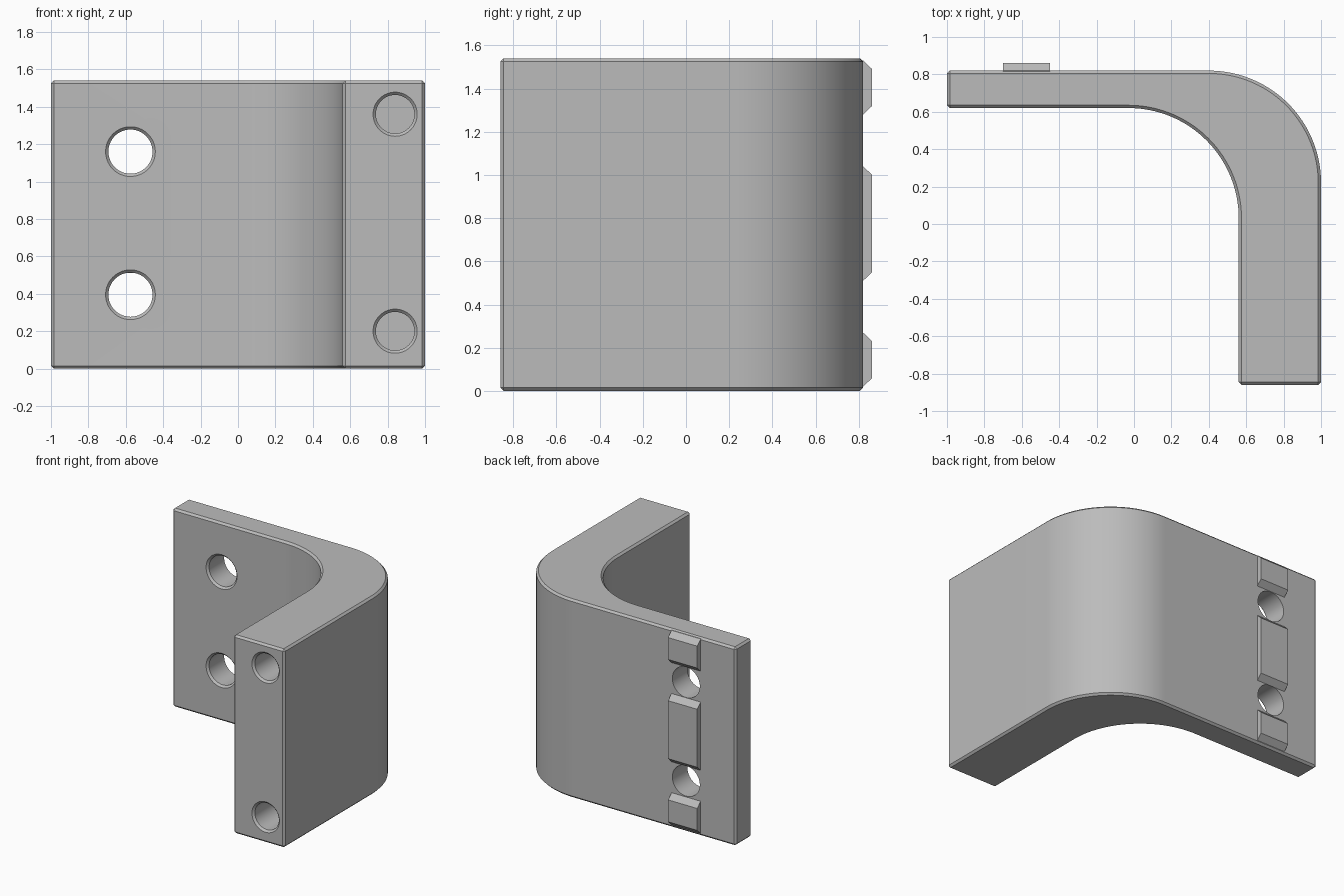
import bpy, bmesh, math

cube = bpy.data.objects.get("Cube")
if cube:
    bpy.data.objects.remove(cube, do_unlink=True)

HEIGHT = 1.54
BACK = 0.82
CHAMFER = 0.015

grey = bpy.data.materials.new("plain grey")
grey.use_nodes = True
grey.diffuse_color = (0.5, 0.5, 0.5, 1)
grey.node_tree.nodes["Principled BSDF"].inputs["Base Color"].default_value = grey.diffuse_color


def finish(bm, name):
    bmesh.ops.recalc_face_normals(bm, faces=bm.faces)
    mesh = bpy.data.meshes.new(name)
    bm.to_mesh(mesh)
    bm.free()
    mesh.materials.append(grey)
    obj = bpy.data.objects.new(name, mesh)
    bpy.context.collection.objects.link(obj)
    return obj


def prism(bm, points, direction):
    """Extrude a closed outline along a direction."""
    face = bm.faces.new([bm.verts.new(p) for p in points])
    out = bmesh.ops.extrude_face_region(bm, geom=[face], use_keep_orig=True)
    moved = [v for v in out["geom"] if isinstance(v, bmesh.types.BMVert)]
    bmesh.ops.translate(bm, verts=moved, vec=direction)
    bmesh.ops.recalc_face_normals(bm, faces=bm.faces)


def arc(cx, cy, r, start, end, steps=40):
    angles = [math.radians(start + (end - start) * i / steps) for i in range(steps + 1)]
    return [(cx + r * math.cos(a), cy + r * math.sin(a), 0) for a in angles]


def hole_cutter(x, z, rings, sides=64):
    """Round cutter along y, lathed from (y, radius) pairs."""
    bm = bmesh.new()
    loops = []
    for y, r in rings:
        turn = [2 * math.pi * i / sides for i in range(sides)]
        loops.append([bm.verts.new((x + r * math.cos(a), y, z + r * math.sin(a))) for a in turn])
    for a, b in zip(loops, loops[1:]):
        for i in range(sides):
            j = (i + 1) % sides
            bm.faces.new((a[i], a[j], b[j], b[i]))
    bm.faces.new(loops[0])
    bm.faces.new(loops[-1])
    cutter = finish(bm, "hole_cutter")
    cutter.hide_render = True
    return cutter


# Curved angle body with chamfered rims
outline = [(-1, BACK, 0)] + arc(0.4, 0.22, 0.6, 90, 0)
outline += [(1, -0.86, 0), (0.56, -0.86, 0)]
outline += arc(-0.03, 0.03, 0.59, 0, 90) + [(-1, 0.62, 0)]
bm = bmesh.new()
prism(bm, outline, (0, 0, HEIGHT))
sharp = [e for e in bm.edges if e.calc_face_angle(0) > math.radians(40)]
bmesh.ops.bevel(bm, geom=sharp, offset=CHAMFER, segments=1, affect='EDGES')
body = finish(bm, "bracket_body")

# Through holes in the plate and blind holes in the thick end
cutters = []
for z in (0.395, 1.16):
    cutters.append(hole_cutter(-0.575, z, [(0.6, 0.133), (0.62, 0.133), (0.635, 0.118), (0.95, 0.118)]))
for z in (0.2, 1.36):
    cutters.append(hole_cutter(0.84, z, [(-0.9, 0.118), (-0.86, 0.118), (-0.845, 0.103), (-0.35, 0.103)]))
for cutter in cutters:
    mod = body.modifiers.new("hole", 'BOOLEAN')
    mod.operation = 'DIFFERENCE'
    mod.solver = 'EXACT'
    mod.object = cutter
bpy.context.view_layer.objects.active = body
for mod in list(body.modifiers):
    bpy.ops.object.modifier_apply(modifier=mod.name)
for cutter in cutters:
    bpy.data.objects.remove(cutter, do_unlink=True)

# Locating keys on the back, with sloping ends
for name, low, high in (("lower_key", 0.02, 0.27), ("middle_key", 0.51, 1.04), ("upper_key", 1.28, 1.53)):
    bm = bmesh.new()
    slope = 0.04
    section = [(BACK - 0.01, low), (BACK, low), (0.862, low + slope),
               (0.862, high - slope), (BACK, high), (BACK - 0.01, high)]
    prism(bm, [(-0.7, y, z) for y, z in section], (0.25, 0, 0))
    finish(bm, name)

# Smooth curves, crisp edges
bpy.ops.object.select_all(action='DESELECT')
body.select_set(True)
bpy.ops.object.shade_smooth_by_angle(angle=math.radians(30))
